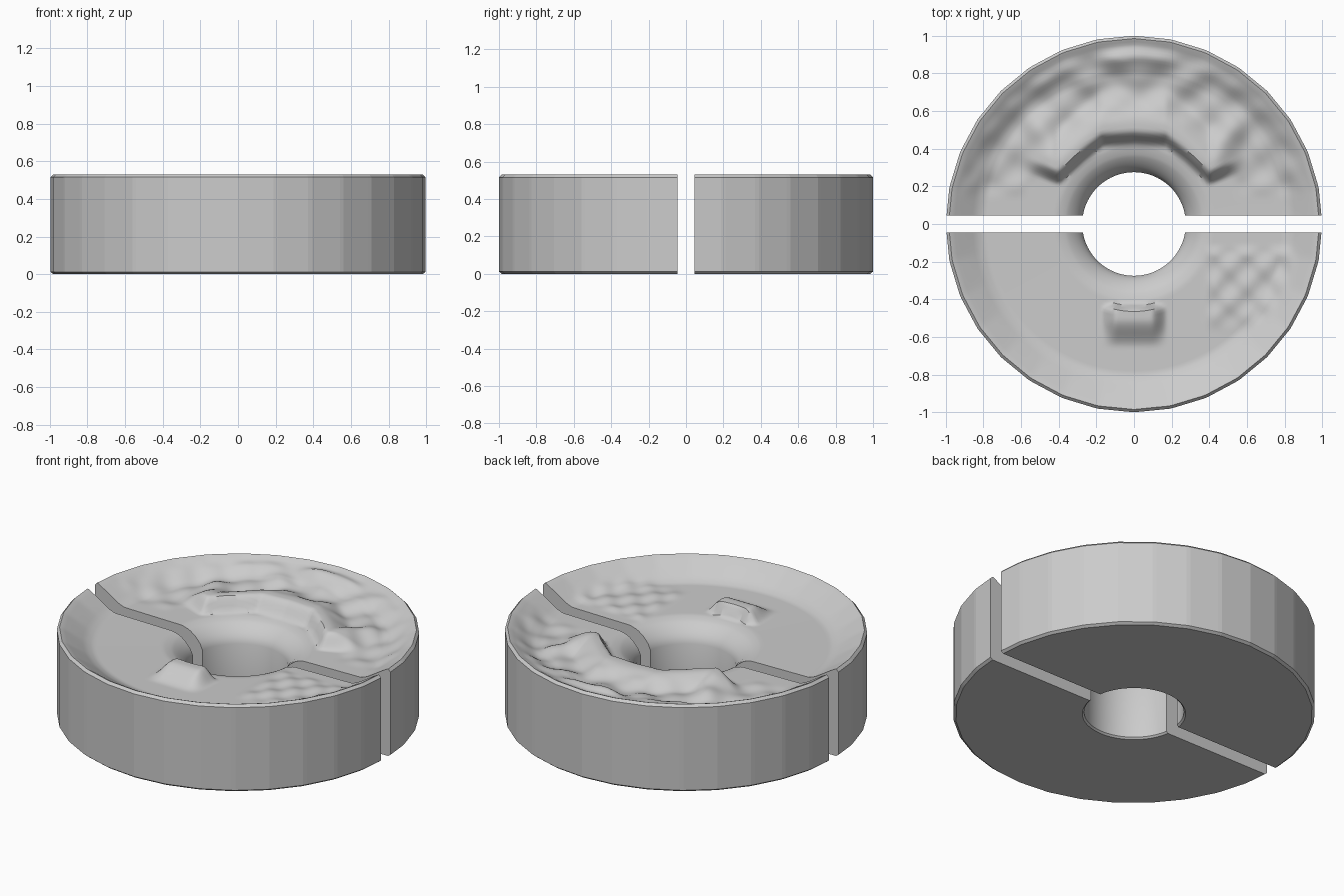
import bpy, bmesh
from math import sin, cos, asin, pi, exp, hypot, radians

if "Cube" in bpy.data.objects:
    bpy.data.objects.remove(bpy.data.objects["Cube"])

HALF_GAP = 0.045
SIDES = 32          # facets round the outer wall
COLS = 128          # columns round each half


def smooth(a, b, x):
    t = max(0.0, min(1.0, (x - a) / (b - a)))
    return t * t * (3 - 2 * t)


def lerp_points(pts, x):
    for (x0, y0), (x1, y1) in zip(pts, pts[1:]):
        if x <= x1:
            return y0 + (y1 - y0) * (x - x0) / (x1 - x0)
    return pts[-1][1]


def blob(x, y, cx, cy, rx, ry):
    return exp(-((x - cx) / rx) ** 2 - ((y - cy) / ry) ** 2)


# Dish height without the relief: funnel lip, flat floor, sloping rim
DISH = [(0.275, 0.31), (0.29, 0.345), (0.32, 0.38), (0.36, 0.41), (0.41, 0.425),
        (0.80, 0.43), (0.84, 0.445), (0.975, 0.527), (0.985, 0.53), (1.0, 0.515)]
# Crest line of the arched ridge in the back half, by |x|
CREST = [(0.0, 0.50), (0.17, 0.49), (0.27, 0.41), (0.40, 0.29), (0.58, 0.36)]


def back_relief(x, y):
    r = hypot(x, y)
    s = y - lerp_points(CREST, abs(x))
    fade = 1 - smooth(0.42, 0.62, abs(x))
    ridge = 0.085 * smooth(-0.09, 0.0, s) * (1 - 0.75 * smooth(0.03, 0.24, s)) * fade
    ripple = 0.010 * sin(24 * x + 1) * sin(27 * y) * smooth(0.55, 0.65, r)
    bumps = 0.045 * blob(x, y, 0, 0.86, 0.13, 0.10)
    for side in (-1, 1):
        bumps += 0.025 * blob(x, y, side * 0.27, 0.76, 0.13, 0.07)
        bumps += 0.025 * blob(x, y, side * 0.52, 0.52, 0.10, 0.10)
    return (ridge + ripple + bumps) * smooth(0.12, 0.25, y) * (1 - smooth(0.88, 0.96, r))


def front_relief(x, y):
    r = hypot(x, y)
    # Small block facing the hole, tapering away toward the rim
    block = 0.075 * (1 - smooth(0.09, 0.18, abs(x))) \
        * (1 - smooth(-0.46, -0.42, y)) * smooth(-0.66, -0.50, y)
    # Patch of shallow dimples on the right
    patch = smooth(0.35, 0.45, x) * smooth(-0.6, -0.45, y) * (1 - smooth(-0.18, -0.1, y))
    dimples = patch * (0.008 + 0.009 * sin(34 * x) * sin(34 * y))
    return block + dimples * (1 - smooth(0.82, 0.9, r))


def facet(theta, r):
    """Scale that turns the outer circle into a many-sided polygon."""
    step = 2 * pi / SIDES
    k = cos(step / 2) / cos(theta % step - step / 2)
    return 1 + (k - 1) * smooth(0.8, 0.95, r)


def half_ring(name, side, relief):
    n_top = 44
    radii = [0.275 + (0.97 - 0.275) * i / n_top for i in range(n_top + 1)] + [0.985, 1.0]
    # Closed section: top from hole to rim, then outer wall, base and bore
    section = [(r, None) for r in radii]
    section += [(1.0, 0.012), (0.985, 0.0), (0.285, 0.0), (0.275, 0.01)]
    bm = bmesh.new()
    cols = []
    for j in range(COLS + 1):
        col = []
        for r, z in section:
            a = asin(HALF_GAP / r)
            th = a + (pi - 2 * a) * j / COLS
            k = facet(th, r)
            x, y = r * k * cos(th), r * k * sin(th) * side
            if j in (0, COLS):
                y = HALF_GAP * side
            if z is None:
                z = lerp_points(DISH, r) + relief(x, y)
                # Keep the relief no taller than the rim
                z = min(z, 0.53)
            col.append(bm.verts.new((x, y, z)))
        cols.append(col)
    n = len(section)
    for c0, c1 in zip(cols, cols[1:]):
        for i in range(n):
            f = bm.faces.new((c0[i], c0[(i + 1) % n], c1[(i + 1) % n], c1[i]))
            # Outer wall and base stay flat
            f.smooth = i < len(radii) - 2 or i == n - 1
    bm.faces.new(cols[0])
    bm.faces.new(cols[-1][::-1])
    bmesh.ops.recalc_face_normals(bm, faces=bm.faces)
    for e in bm.edges:
        if len(e.link_faces) == 2 and e.calc_face_angle(0) > radians(40):
            e.smooth = False
    mesh = bpy.data.meshes.new(name)
    bm.to_mesh(mesh)
    bm.free()
    obj = bpy.data.objects.new(name, mesh)
    bpy.context.collection.objects.link(obj)
    return obj


half_ring("back_half_ring", 1, back_relief)
half_ring("front_half_ring", -1, front_relief)
